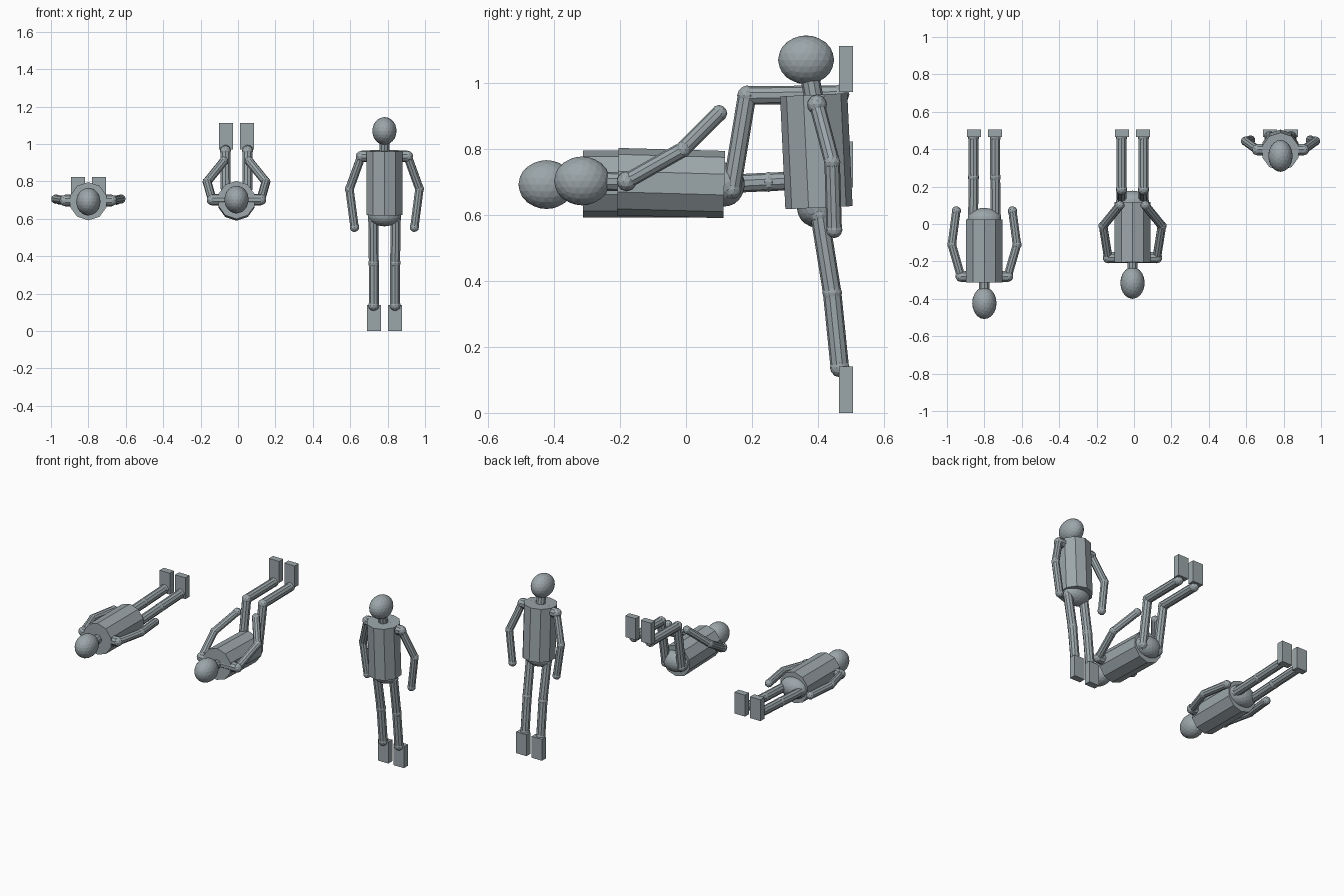
import bpy
from mathutils import Matrix, Vector

cube = bpy.data.objects.get("Cube")
if cube:
    bpy.data.objects.remove(cube, do_unlink=True)

grey = bpy.data.materials.new("slate grey")
grey.use_nodes = True
grey.diffuse_color = (0.33, 0.38, 0.40, 1)
grey.node_tree.nodes["Principled BSDF"].inputs["Base Color"].default_value = grey.diffuse_color


def finish(name):
    obj = bpy.context.object
    obj.name = name
    obj.data.materials.append(grey)
    return obj


def frame(axis):
    """Rotation taking local z to the axis while keeping local x sideways."""
    z = axis.normalized()
    side = Vector((1, 0, 0)) if abs(z.x) < 0.9 else Vector((0, 1, 0))
    x = (side - z * side.dot(z)).normalized()
    return Matrix((x, z.cross(x), z)).transposed().to_4x4()


def ball(name, centre, size, detail=2, axis=None):
    bpy.ops.mesh.primitive_ico_sphere_add(subdivisions=detail, radius=1)
    obj = finish(name)
    turn = frame(axis) if axis else Matrix()
    obj.matrix_world = Matrix.Translation(centre) @ turn @ Matrix.Diagonal((*size, 1))


def rod(name, start, end, radius, sides=10):
    a, b = Vector(start), Vector(end)
    bpy.ops.mesh.primitive_cylinder_add(vertices=sides, radius=radius, depth=(b - a).length)
    finish(name).matrix_world = Matrix.Translation((a + b) / 2) @ frame(b - a)


def limb(name, points, radius, parts):
    """Jointed limb: a rod per section and a ball at every joint."""
    for part, a, b in zip(parts, points, points[1:]):
        rod(f"{name}_{part}", a, b, radius)
    for i, p in enumerate(points):
        ball(f"{name}_joint_{i + 1}", p, (radius * 1.08,) * 3)


def figure(name, x, head, top, bottom, shoulder, elbow, hand, hip, knee, ankle, foot_z):
    """Positions are (y, z) for central parts and (offset, y, z) for paired ones."""
    mid = lambda p: Vector((x, *p))
    top, bottom, head = mid(top), mid(bottom), mid(head)
    axis = (top - bottom).normalized()

    # Head, neck, trunk
    ball(f"{name}_head", head, (0.065, 0.085, 0.074), 3)
    rod(f"{name}_neck", top - axis * 0.01, top.lerp(head, 0.5), 0.029)
    rod(f"{name}_torso", bottom, top, 0.102)
    ball(f"{name}_pelvis", bottom, (0.09, 0.067, 0.062), 3, axis)

    # Bar joining the shoulders
    s, y, z = shoulder
    rod(f"{name}_shoulder_bar", (x - s, y, z), (x + s, y, z), 0.031)

    for side, sign in (("left", 1), ("right", -1)):
        place = lambda p: (x + sign * p[0], p[1], p[2])
        limb(f"{name}_{side}_arm", [place(p) for p in (shoulder, elbow, hand)],
             0.0235, ("upper", "lower"))
        ball(f"{name}_{side}_shoulder", place(shoulder), (0.03,) * 3)
        limb(f"{name}_{side}_leg", [place(p) for p in (hip, knee, ankle)],
             0.028, ("thigh", "calf"))
        # Block foot
        bpy.ops.mesh.primitive_cube_add(size=1, location=(x + sign * 0.056, 0.485, foot_z))
        finish(f"{name}_{side}_foot").scale = (0.075, 0.042, 0.14)


figure("lying", -0.80, (-0.423, 0.692), (-0.312, 0.694), (0.024, 0.694),
       (0.125, -0.28, 0.698), (0.174, -0.11, 0.706), (0.15, 0.07, 0.70),
       (0.06, 0.04, 0.69), (0.058, 0.25, 0.70), (0.058, 0.465, 0.71), 0.753)

figure("bent_knee", -0.008, (-0.315, 0.703), (-0.207, 0.701), (0.116, 0.692),
       (0.13, -0.18, 0.702), (0.157, -0.01, 0.798), (0.068, 0.10, 0.908),
       (0.057, 0.138, 0.677), (0.059, 0.185, 0.962), (0.059, 0.465, 0.965), 1.042)

figure("standing", 0.783, (0.364, 1.07), (0.387, 0.964), (0.403, 0.622),
       (0.124, 0.397, 0.934), (0.187, 0.443, 0.76), (0.16, 0.449, 0.555),
       (0.06, 0.405, 0.60), (0.057, 0.443, 0.364), (0.057, 0.466, 0.138), 0.07)
